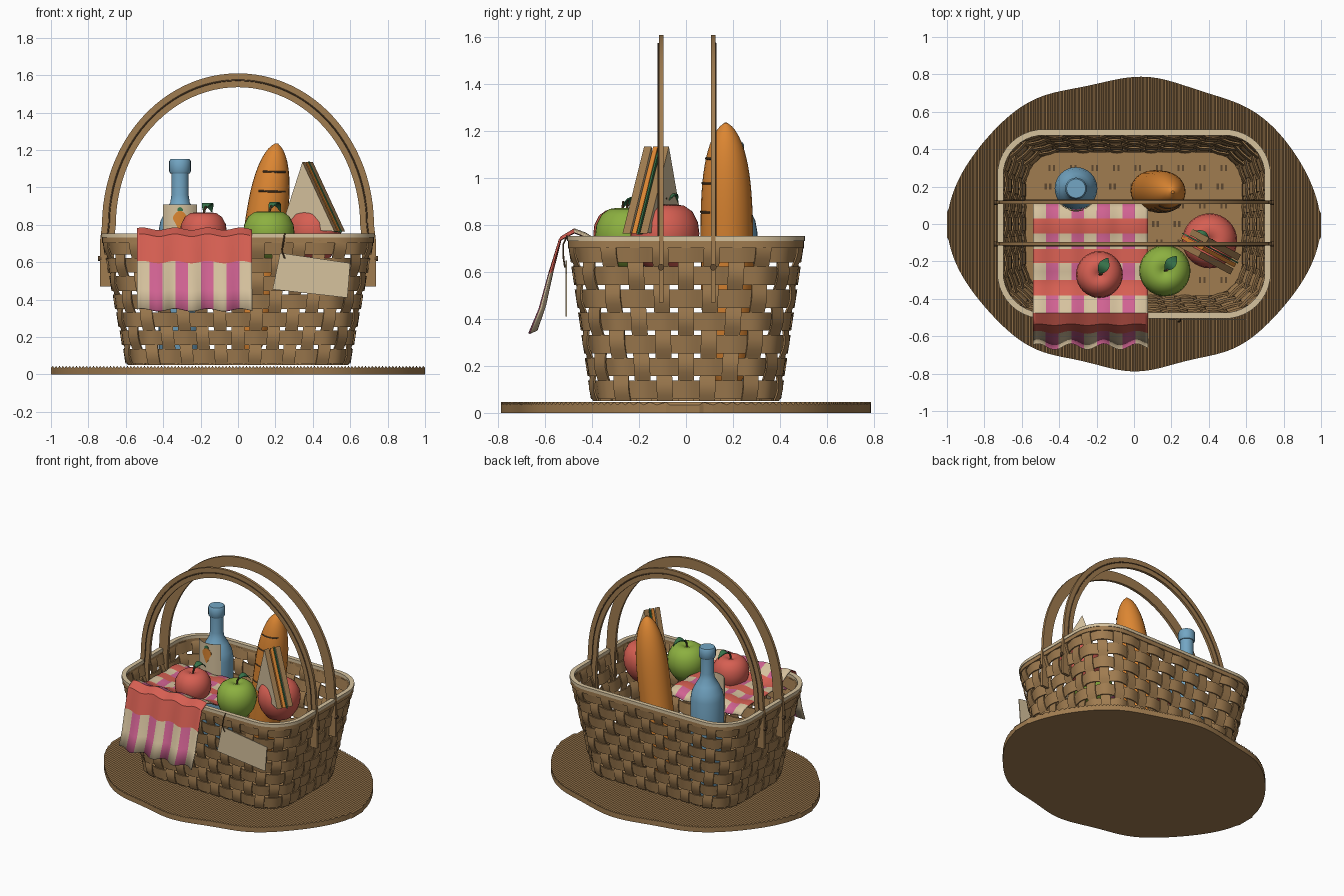
import bpy, bmesh, math
from mathutils import Vector as V
from math import sin, cos, pi

if "Cube" in bpy.data.objects:
    bpy.data.objects.remove(bpy.data.objects["Cube"])

def mat(name, r, g, b):
    m = bpy.data.materials.new(name)
    lin = lambda c: ((c / 255 + 0.055) / 1.055) ** 2.4
    m.diffuse_color = (lin(r), lin(g), lin(b), 1)
    m.use_nodes = True
    m.node_tree.nodes["Principled BSDF"].inputs["Base Color"].default_value = m.diffuse_color
    return m

WICKER = mat("wicker brown", 160, 124, 80)
DARK = mat("dark brown", 95, 72, 48)
CREAM = mat("cream", 214, 194, 158)
RED = mat("red", 214, 95, 82)
PINK = mat("pink", 208, 98, 146)
BLUE = mat("blue", 115, 166, 196)
ORANGE = mat("orange", 220, 134, 50)
GREEN = mat("apple green", 140, 176, 64)
LEAF = mat("leaf green", 56, 118, 76)

def loft(name, tubes, m, closed=False):
    """Skin each list of rings in tubes; cap the ends unless closed."""
    bm = bmesh.new()
    for rings in tubes:
        vs = [[bm.verts.new(p) for p in ring] for ring in rings]
        n = len(vs[0])
        for a, b in zip(vs, vs[1:] + vs[:1] if closed else vs[1:]):
            for k in range(n):
                bm.faces.new((a[k], a[(k + 1) % n], b[(k + 1) % n], b[k]))
        if not closed:
            bm.faces.new(vs[0][::-1])
            bm.faces.new(vs[-1])
    bmesh.ops.recalc_face_normals(bm, faces=bm.faces)
    me = bpy.data.meshes.new(name)
    bm.to_mesh(me)
    bm.free()
    ob = bpy.data.objects.new(name, me)
    bpy.context.collection.objects.link(ob)
    me.materials.append(m)
    return ob

def tube(pts, r, n=6):
    """Rings of a round tube along points."""
    pts, out = [V(p) for p in pts], []
    for i, p in enumerate(pts):
        d = (pts[min(i + 1, len(pts) - 1)] - pts[max(i - 1, 0)]).normalized()
        a = d.cross(V((0, 1, 0.01)) if abs(d.y) < 0.9 else V((1, 0, 0))).normalized()
        b = d.cross(a)
        out.append([p + r * (a * cos(2 * pi * k / n) + b * sin(2 * pi * k / n)) for k in range(n)])
    return out

def lathe(name, prof, centre, m, n=32):
    c = V(centre)
    return loft(name, [[[c + V((max(r, 0.001) * cos(2 * pi * k / n), max(r, 0.001) * sin(2 * pi * k / n), z))
                         for k in range(n)] for r, z in prof]], m)

def rrect(u, hx, hy, r):
    """Point and outward normal at fraction u round a rounded rectangle."""
    a, b, q = hx - r, hy - r, r * pi / 2
    s = (u % 1) * (4 * a + 4 * b + 4 * q)
    legs = [(b, 0), (q, 1), (2 * a, 2), (q, 3), (2 * b, 4), (q, 5), (2 * a, 6), (q, 7), (b, 8)]
    for length, k in legs:
        if s <= length + 1e-9:
            break
        s -= length
    if k % 2:
        ang = (k // 2) * pi / 2 + s / r
        n = V((cos(ang), sin(ang), 0))
        c = V(((a, -a, -a, a)[k // 2], (b, b, -b, -b)[k // 2], 0))
        return c + r * n, n
    p = [(hx, s), (a - s, hy), (-hx, b - s), (-a + s, -hy), (hx, -b + s)][k // 2]
    n = [(1, 0), (0, 1), (-1, 0), (0, -1), (1, 0)][k // 2]
    return V((*p, 0)), V((*n, 0))

def wall(u, z):
    f = (z - 0.05) / 0.68
    p, n = rrect(u, 0.585 + 0.13 * f, 0.39 + 0.1 * f, 0.19 + 0.04 * f)
    return p + V((0, 0, z)), n

def section(p, a, b):
    return [p - a - b, p + a - b, p + a + b, p - a + b]

# Ridged oval mat
rings, N = [], 220
for i in range(N + 1):
    x = -1 + 2 * i / N
    h = max(0.775 * max(1 - abs(x) ** 2.1, 0) ** 0.55, 0.07)
    yf, yb = h + 0.013 * sin(11 * x + 1.5), h + 0.013 * sin(10 * x + 1)
    t = 0.046 if i % 2 else 0.034
    rings.append([(x, -yf, 0), (x, yb, 0), (x, yb, t), (x, -yf, t)])
loft("mat", [rings], WICKER)

# Woven basket wall
ROWS, ST, PITCH, AMP = 7, 40, 0.097, 0.010
Z = V((0, 0, 1))
bands = []
for r in range(ROWS):
    ring = []
    for k in range(ST * 4):
        p, n = wall(k / (ST * 4), 0.05 + PITCH * (r + 0.5))
        d = AMP * cos(pi * (k / 4 + r))
        ring.append(section(p + n * d, n * 0.004, Z * 0.039 + n * 0.006))
    bands.append(ring)
loft("basket_bands", bands, WICKER, True)
stakes = []
for i in range(ST):
    rings = []
    for k in range(ROWS * 4 + 1):
        p, n = wall(i / ST, 0.05 + PITCH * k / 4)
        d = -AMP * cos(pi * (i + k / 4 - 0.5))
        rings.append(section(p + n * d, n * 0.004, n.cross(Z) * 0.034))
    stakes.append(rings)
loft("basket_stakes", stakes, WICKER)

# Basket floor with small weave slots
loft("basket_floor", [[[rrect(k / 64, 0.58, 0.385, 0.18)[0] + V((0, 0, z)) for k in range(64)]
                       for z in (0.05, 0.065)]], WICKER)
slots = []
for i in range(-4, 5):
    for j in range(-3, 4):
        for dx in (-0.012, 0.012):
            c = V((i * 0.115 + dx + (0.02 if j % 2 else 0), j * 0.1, 0.065))
            slots.append([section(c + Z * h, V((0.006, 0, 0)), V((0, 0.016, 0))) for h in (0, 0.004)])
loft("floor_slots", slots, DARK)

# Rim bands
for name, m, z, hz, grow in (("rim_top", CREAM, 0.743, 0.011, 0.016), ("rim_lower", WICKER, 0.718, 0.015, 0.012)):
    ring = []
    for k in range(120):
        p, n = rrect(k / 120, 0.715, 0.49, 0.23)
        ring.append(section(p + V((0, 0, z)), n * grow, Z * hz))
    loft(name, [ring], m, True)

# Two arched handles with stitching and rivets
path = [(V((-0.70, 0, z)), V((-1, 0, 0))) for z in (0.47, 0.60, 0.72)]
for k in range(49):
    a = pi - pi * k / 48
    path.append((V((0.69 * cos(a), 0, 0.80 + 0.773 * sin(a))),
                 V((cos(a) / 0.69, 0, sin(a) / 0.773)).normalized()))
path += [(V((-p.x, 0, p.z)), -n) for p, n in path[2::-1]]
for label, s in (("front", -1), ("back", 1)):
    y = V((0, 0.005 + 0.111 * s, 0))
    loft(label + "_handle", [[section(p + y, n * 0.037, V((0, 0.010, 0))) for p, n in path]], WICKER)
    loft(label + "_handle_stitch", [tube([p + y + V((0, 0.011 * s, 0)) for p, n in path[2:-2]], 0.004)], DARK)
    rivets = [tube([(0.73 * e, y.y, 0.62), (0.748 * e, y.y, 0.62)], 0.014, 10) for e in (-1, 1)]
    loft(label + "_handle_rivets", rivets, DARK)

# Checked cloth over the front rim (two steps per colour row)
prof = [(.12, .66), (.075, .69), (.03, .70), (-.01, .705), (-.05, .70), (-.09, .695), (-.134, .70),
        (-.17, .70), (-.21, .705), (-.255, .705), (-.30, .70), (-.34, .71), (-.385, .73), (-.43, .758),
        (-.476, .775), (-.535, .742), (-.575, .60), (-.612, .45), (-.652, .345)]
bm = bmesh.new()
grid = []
for j, (y, z) in enumerate(prof):
    row = []
    for i in range(37):
        w = sin(i / 36 * 2 * pi * 3.5 + 0.6)
        hang = max(0, j - 14) / 4
        row.append(bm.verts.new((-0.54 + 0.615 * i / 36, y + 0.016 * w * hang, z + 0.007 * w)))
    grid.append(row)
for j in range(len(prof) - 1):
    for i in range(36):
        f = bm.faces.new((grid[j][i], grid[j + 1][i], grid[j + 1][i + 1], grid[j][i + 1]))
        f.material_index = 0 if (j // 2) % 2 else 1 + (i // 4) % 2
me = bpy.data.meshes.new("checked_cloth")
bm.to_mesh(me)
bm.free()
for m in (RED, CREAM, PINK):
    me.materials.append(m)
cloth = bpy.data.objects.new("checked_cloth", me)
bpy.context.collection.objects.link(cloth)
sol = cloth.modifiers.new("thickness", 'SOLIDIFY')
sol.thickness, sol.offset = 0.008, 0

# Bottle with curved label
BX, BY = -0.31, 0.19
lathe("bottle", [(0, .066), (.105, .066), (.114, .08), (.114, .77), (.105, .82), (.078, .875), (.052, .92),
                 (.046, .96), (.046, 1.08)], (BX, BY, 0), BLUE)
lathe("bottle_cap", [(0, 1.075), (.052, 1.075), (.058, 1.085), (.058, 1.14), (.051, 1.152), (0, 1.152)],
      (BX, BY, 0), BLUE, 20)

def decal(name, m, R, half, lo, hi, steps=8):
    rings = []
    for k in range(steps + 1):
        t = -1 + 2 * k / steps
        d = V((sin(half * t), -cos(half * t), 0))
        c = V((BX, BY, 0)) + d * R
        rings.append(section(c + Z * (lo(t) + hi(t)) / 2, d * 0.002, Z * (hi(t) - lo(t)) / 2))
    loft(name, [rings], m)

decal("bottle_label", CREAM, 0.118, 0.87, lambda t: 0.62, lambda t: 0.91)
decal("label_carrot", ORANGE, 0.121, 0.30, lambda t: 0.76 + 0.07 * abs(t), lambda t: 0.875 - 0.03 * t * t)
decal("label_carrot_top", LEAF, 0.121, 0.12, lambda t: 0.873, lambda t: 0.897 - 0.012 * abs(t))

# Leaning loaf with slashes
A, B = V((0.05, 0.18, 0.07)), V((0.207, 0.17, 1.235))
rad = lambda t: max(0.112 * max(1 - abs(2 * t - 1) ** 3.5, 0) ** 0.6, 0.008)
skin = lambda t, a, g=0: A.lerp(B, t) + (rad(t) + g) * V((cos(a), sin(a), -0.13 * cos(a)))
ts = [0.5 - 0.5 * cos(pi * k / 28) for k in range(29)]
loft("loaf", [[[skin(t, 2 * pi * k / 24) for k in range(24)] for t in ts]], ORANGE)
loft("loaf_slashes", [tube([skin(t + 0.012 * k / 8, -2.2 + 1.5 * k / 8) for k in range(9)], 0.005)
                      for t in (0.56, 0.67, 0.775, 0.865)], DARK)

# Apples with stem and leaf
apple = [(0, -.85), (.3, -.95), (.6, -.85), (.86, -.48), (.97, -.15), (1, .1), (.96, .42), (.8, .73),
         (.56, .9), (.35, .93), (.16, .87), (0, .76)]
for name, c, r, m, a in (("front_red_apple", (-.185, -.27, .75), .125, RED, 1.1),
                         ("green_apple", (.165, -.25, .745), .137, GREEN, 0.9),
                         ("back_red_apple", (.405, -.09, .75), .147, RED, 2.6)):
    lathe(name, [(p * r, z * r) for p, z in apple], c, m)
    top = V(c) + Z * 0.76 * r
    loft(name + "_stem", [tube([top, top + V((.005, 0, .03)), top + V((.014, .004, .055))], 0.006)], DARK)
    d, side, rings = V((cos(a), sin(a), 0)), V((-sin(a), cos(a), 0)), []
    for k in range(9):
        t = k / 8
        p = top + V((0, 0, .03)) + d * 0.1 * t + Z * (0.05 * sin(pi * t * 0.9) - 0.02 * t)
        rings.append(section(p, side * (0.002 + 0.028 * sin(pi * t)), Z * 0.003))
    loft(name + "_leaf", [rings], LEAF)

# Sandwich wedge standing on edge
T, NRM = V((0.88, -0.47, 0)), V((-0.47, -0.88, 0))
O = V((0.39, -0.135, 0))
def slab(name, m, d0, d1, grow=0):
    tri = [(-0.02, 1.135 + grow), (0.175 + grow, 0.765 - grow), (-0.15 - grow, 0.78)]
    return loft(name, [[[O + T * a + Z * z + NRM * d for a, z in tri] for d in (d0, d1)]], m)
for name, d0, d1 in (("front_bread_slice", 0.024, 0.06), ("back_bread_slice", -0.06, -0.024)):
    ob = slab(name, WICKER, d0, d1)
    ob.data.materials.append(CREAM)
    for f in ob.data.polygons:
        f.material_index = int(abs(f.normal.dot(NRM)) > 0.9)
slab("sandwich_cheese", ORANGE, -0.006, 0.016)
slab("sandwich_lettuce", LEAF, -0.018, -0.010, 0.006)

# Hanging tag and string
tag = [(.225, .65), (.60, .595), (.585, .41), (.185, .455)]
loft("tag", [[[(x, y, z) for x, z in tag] for y in (-.513, -.507)]], CREAM)
loft("tag_string", [tube([(.25, -.505, .755), (.245, -.522, .72), (.235, -.522, .66), (.25, -.516, .62)], 0.004)], DARK)

# Smooth shading with sharp edges kept
bpy.ops.object.select_all(action='DESELECT')
for ob in bpy.context.scene.objects:
    if ob.name != "mat":
        ob.select_set(True)
        bpy.context.view_layer.objects.active = ob
bpy.ops.object.shade_smooth_by_angle(angle=math.radians(40))
